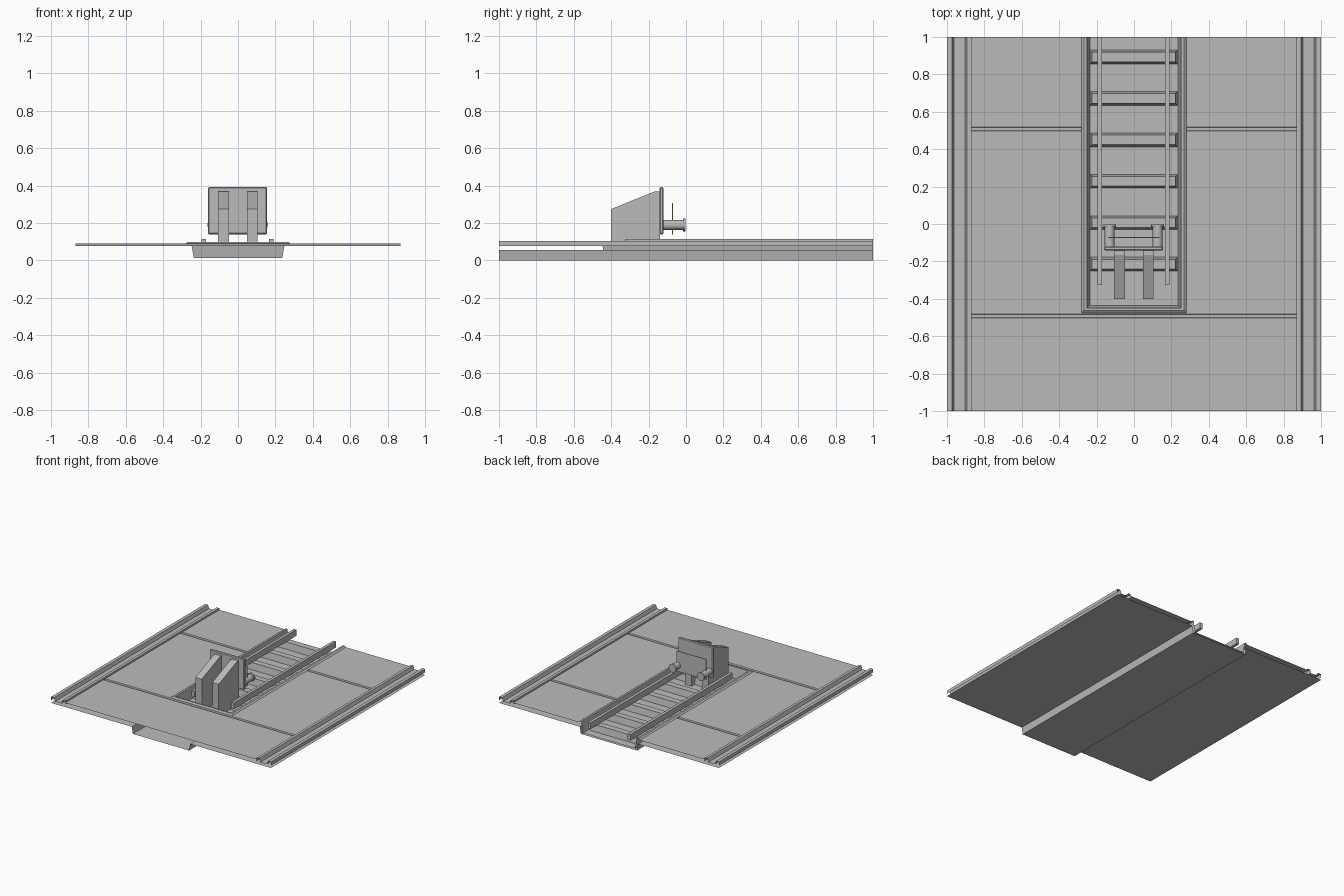
import bpy
import bmesh
from math import radians
from mathutils import Matrix, Vector

old = bpy.data.objects.get("Cube")
if old:
    bpy.data.objects.remove(old, do_unlink=True)

grey = bpy.data.materials.new("concrete grey")
grey.use_nodes = True
COLOUR = (0.5, 0.5, 0.5, 1)
grey.diffuse_color = COLOUR
grey.node_tree.nodes["Principled BSDF"].inputs["Base Color"].default_value = COLOUR


def finish(bm, name):
    mesh = bpy.data.meshes.new(name)
    bm.to_mesh(mesh)
    bm.free()
    mesh.materials.append(grey)
    obj = bpy.data.objects.new(name, mesh)
    bpy.context.collection.objects.link(obj)
    return obj


def loft(name, rings, cap=False, closed=False, both=False):
    """Skin a run of point rings, optionally closing each ring and filling the ends."""
    bm = bmesh.new()
    rows = [[bm.verts.new(p) for p in ring] for ring in rings]
    count = len(rows[0])
    for a, b in zip(rows, rows[1:]):
        for i in range(count if closed else count - 1):
            j = (i + 1) % count
            bm.faces.new((a[i], a[j], b[j], b[i]))
    if cap:
        bm.faces.new(rows[-1])
    if both:
        bm.faces.new(rows[0])
    bmesh.ops.recalc_face_normals(bm, faces=bm.faces)
    # Open sheets face upwards
    if not closed and sum(f.normal.z * f.calc_area() for f in bm.faces) < 0:
        bmesh.ops.reverse_faces(bm, faces=bm.faces)
    return finish(bm, name)


def sheet_x(name, profile, x0, x1):
    return loft(name, [[(x, y, z) for y, z in profile] for x in (x0, x1)])


def sheet_y(name, profile, y0, y1):
    return loft(name, [[(x, y, z) for x, z in profile] for y in (y0, y1)])


def box(name, x0, x1, y0, y1, z0, z1, inset=0.0):
    def ring(z, s):
        return [(x0 + s, y0 + s, z), (x1 - s, y0 + s, z),
                (x1 - s, y1 - s, z), (x0 + s, y1 - s, z)]
    return loft(name, [ring(z0, 0), ring(z1, inset)], True, True, True)


def rod(name, x, y0, y1, z, radius):
    bm = bmesh.new()
    place = Matrix.Translation((x, (y0 + y1) / 2, z)) @ Matrix.Rotation(radians(90), 4, 'X')
    bmesh.ops.create_cone(bm, cap_ends=True, segments=16, radius1=radius,
                          radius2=radius, depth=y1 - y0, matrix=place)
    return finish(bm, name)


DECK, LOW, TOP = 0.091, 0.077, 0.105


def groove(y):
    return [(y - 0.011, DECK), (y - 0.007, LOW), (y + 0.007, LOW), (y + 0.011, DECK)]


# Deck panels with cross grooves
front = [(-1, DECK)] + groove(-0.492)
sheet_x("deck_front", front + [(-0.475, DECK)], -0.28, 0.28)
for side, name in ((-1, "right"), (1, "left")):
    sheet_x("deck_" + name, front + groove(0.508) + [(1, DECK)], side * 0.28, side * 0.87)

# Edge kerbs: inner lip, gutter, outer lip
    kerb = [(0.87, LOW), (0.87, TOP), (0.893, TOP), (0.903, LOW),
            (0.963, LOW), (0.973, TOP), (1, TOP), (1, LOW)]
    sheet_y("kerb_" + name, [(side * x, z) for x, z in kerb], -1, 1)

# Underside with its central channel
under = [(-1, 0.056), (-0.265, 0.056), (-0.255, 0), (0.255, 0), (0.265, 0.056), (1, 0.056)]
sheet_y("underside", under, -1, 1)

# Track pit: raised rim, sloping walls and floor
FLOOR = 0.012
steps = [(0.28, -0.475, DECK), (0.268, -0.463, 0.1), (0.252, -0.45, 0.1), (0.236, -0.435, FLOOR)]
loft("track_pit", [[(-w, 1, z), (-w, y, z), (w, y, z), (w, 1, z)] for w, y, z in steps], cap=True)

# Sleepers and rails
for i in range(6):
    y = 0.893 - i * 0.2215
    box("sleeper", -0.236, 0.232, y - 0.037, y + 0.037, FLOOR, 0.065, 0.011)
for x in (-0.182, 0.178):
    box("rail", x - 0.012, x + 0.012, -0.325, 1, 0.065, 0.115)

# Buffer stop fins
fin = [(-0.4, FLOOR), (-0.4, 0.275), (-0.165, 0.37), (-0.14, 0.37), (-0.14, FLOOR)]
for x in (-0.078, 0.076):
    loft("buffer_fin", [[(x + d, y, z) for y, z in fin] for d in (-0.029, 0.029)],
         True, True, True)

# Buffer beam, front plate and buffers
beam = box("buffer_beam", -0.16, 0.156, -0.142, -0.12, 0.14, 0.393)
bevel = beam.modifiers.new("soft_edges", 'BEVEL')
bevel.width = 0.006
box("buffer_plate", -0.135, 0.135, -0.075, -0.07, 0.14, 0.308)
for x in (-0.13, 0.126):
    for obj in (rod("buffer_shank", x, -0.12, -0.015, 0.19, 0.027),
                rod("buffer_head", x, -0.016, -0.002, 0.19, 0.034)):
        bpy.context.view_layer.objects.active = obj
        for other in bpy.context.selected_objects:
            other.select_set(False)
        obj.select_set(True)
        bpy.ops.object.shade_smooth_by_angle(angle=radians(35))
